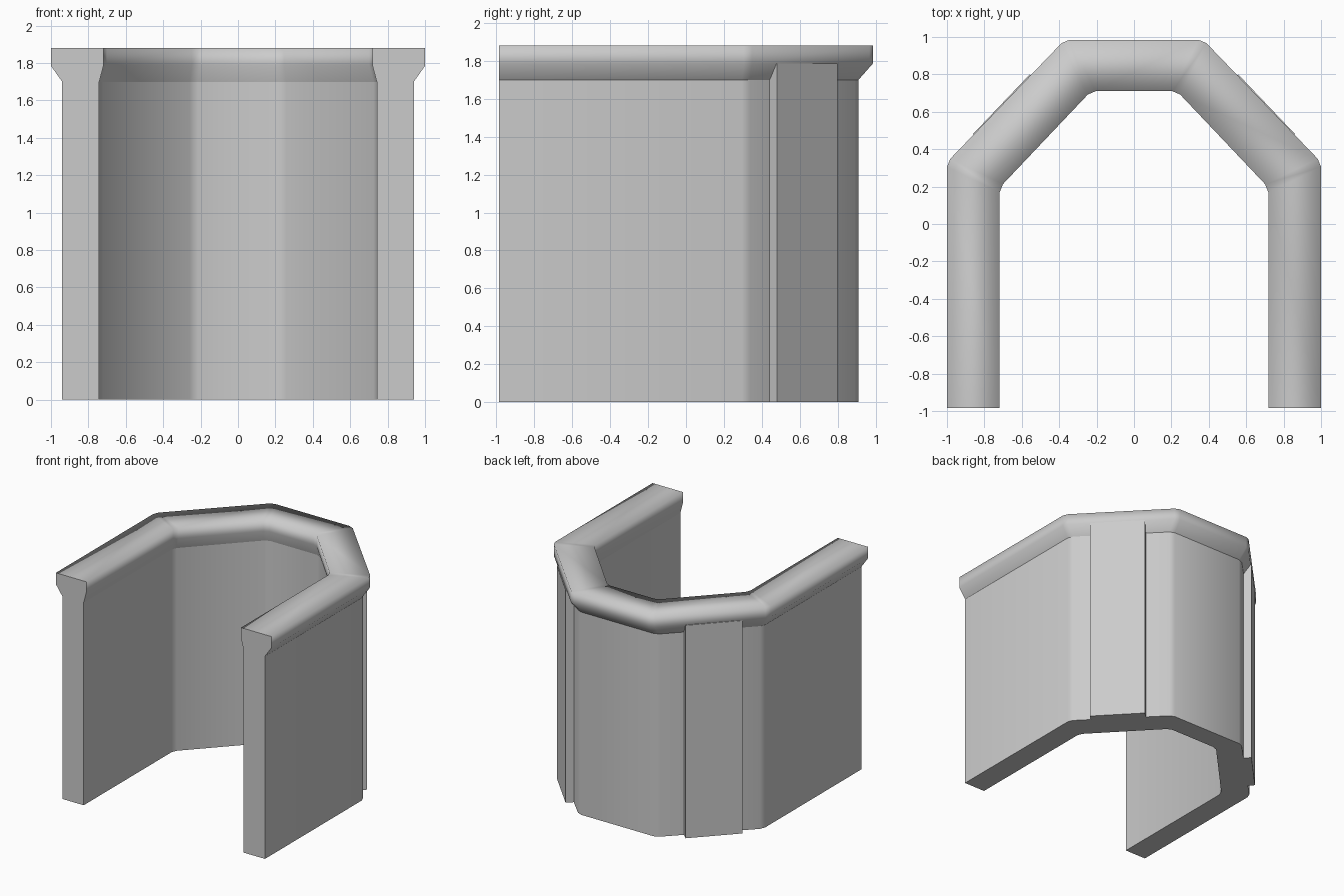
import bpy
import bmesh
from mathutils import Vector

cube = bpy.data.objects.get("Cube")
if cube:
    bpy.data.objects.remove(cube, do_unlink=True)

FRONT_Y = -0.985

# One stone colour for everything
stone = bpy.data.materials.new("light_grey_stone")
stone.use_nodes = True
grey = (0.6, 0.6, 0.6, 1.0)
stone.diffuse_color = grey
stone.node_tree.nodes["Principled BSDF"].inputs["Base Color"].default_value = grey


def outline(side_x, side_y, back_x, back_y, cut=0.025):
    """Horseshoe path from the left end to the right end, with clipped corners."""
    end = Vector((side_x, FRONT_Y))
    side = Vector((side_x, side_y))
    back = Vector((back_x, back_y))
    diagonal = (back - side).normalized() * cut
    half = [end, side - Vector((0, cut)), side + diagonal,
            back - diagonal, back - Vector((cut, 0))]
    return half + [Vector((-p.x, p.y)) for p in reversed(half)]


def finish(name, bm):
    bmesh.ops.recalc_face_normals(bm, faces=bm.faces[:])
    mesh = bpy.data.meshes.new(name)
    bm.to_mesh(mesh)
    bm.free()
    mesh.materials.append(stone)
    obj = bpy.data.objects.new(name, mesh)
    bpy.context.collection.objects.link(obj)
    return obj


def sweep(name, rails, sharp_rails):
    """Skin a closed section whose corners follow (outline, height) rails."""
    bm = bmesh.new()
    rows = [[bm.verts.new((p.x, p.y, z)) for p in path] for path, z in rails]
    count = len(rows)
    for i, row in enumerate(rows):
        following = rows[(i + 1) % count]
        for j in range(len(row) - 1):
            face = bm.faces.new((row[j], row[j + 1], following[j + 1], following[j]))
            face.smooth = True
    for i in sharp_rails:
        for a, b in zip(rows[i], rows[i][1:]):
            bm.edges.get((a, b)).smooth = False
    # Flat end faces
    for j in (0, -1):
        cap = bm.faces.new([row[j] for row in rows])
        for edge in cap.edges:
            edge.smooth = False
    return finish(name, bm)


wall_outer = outline(0.94, 0.32, 0.36, 0.91)
wall_inner = outline(0.742, 0.205, 0.24, 0.735)
lip_outer = outline(1.0, 0.33, 0.37, 0.985)
lip_inner = outline(0.718, 0.195, 0.23, 0.71)

# Upright wall
sweep("wall", [(wall_outer, 0), (wall_outer, 1.70),
               (wall_inner, 1.70), (wall_inner, 0)], range(4))

# Flared coping along the top
sweep("coping", [(wall_outer, 1.70), (lip_outer, 1.785), (lip_outer, 1.88),
                 (lip_inner, 1.88), (lip_inner, 1.79), (wall_inner, 1.70)], (0, 5))


# Flat pilaster on each diagonal wall
def pilaster(name, sign):
    bm = bmesh.new()
    front, rear = Vector((0.862, 0.48)), Vector((0.557, 0.80))
    along = (rear - front).normalized()
    inward = Vector((-along.y, along.x)) * 0.12
    base = [bm.verts.new((sign * p.x, p.y, 0))
            for p in (front, rear, rear + inward, front + inward)]
    face = bm.faces.new(base)
    top = bmesh.ops.extrude_face_region(bm, geom=[face])["geom"]
    bmesh.ops.translate(bm, vec=(0, 0, 1.785),
                        verts=[v for v in top if isinstance(v, bmesh.types.BMVert)])
    finish(name, bm)


pilaster("left_pilaster", 1)
pilaster("right_pilaster", -1)
